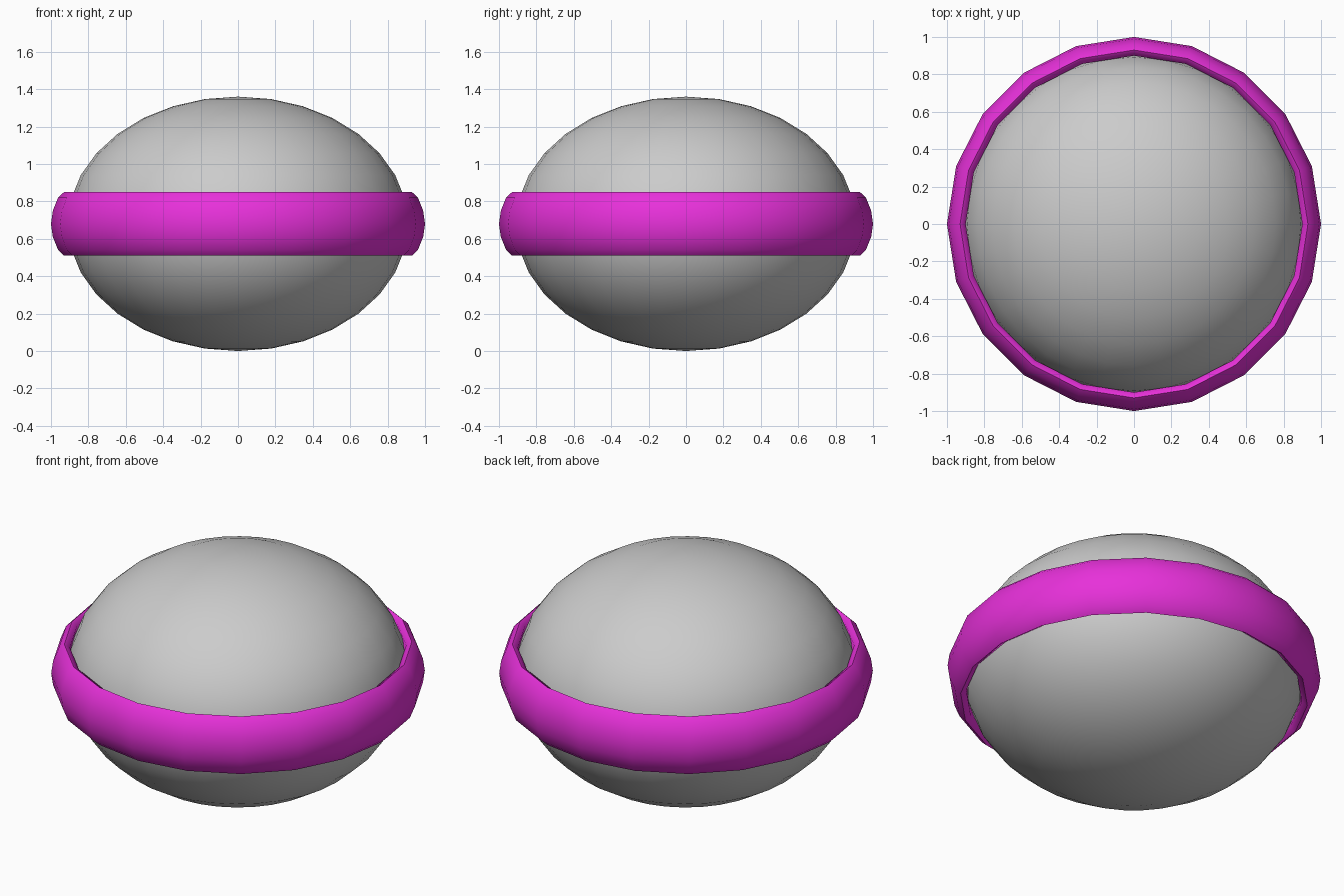
import bpy, bmesh, math

if "Cube" in bpy.data.objects:
    bpy.data.objects.remove(bpy.data.objects["Cube"])

CZ = 0.68      # height of the centre
SEG = 20       # sides of the ring

# squashed ball body
bpy.ops.mesh.primitive_uv_sphere_add(segments=32, ring_count=16, radius=1, location=(0, 0, CZ))
ball = bpy.context.object
ball.name = "ball"
ball.scale = (0.91, 0.91, 0.68)
bpy.ops.object.transform_apply(location=False, rotation=False, scale=True)
bpy.ops.object.shade_smooth()

# equator ring: rounded band profile (radius, height above centre), mirrored vertically
upper = [(1.0, 0.0), (0.99, 0.07), (0.962, 0.14), (0.93, 0.17), (0.90, 0.15)]
profile = upper + [(r, -h) for r, h in reversed(upper[1:])]

bm = bmesh.new()
loops = []
for i in range(SEG):
    a = 2 * math.pi * i / SEG
    loops.append([bm.verts.new((r * math.cos(a), r * math.sin(a), h)) for r, h in profile])
n = len(profile)
for i in range(SEG):
    p, q = loops[i], loops[(i + 1) % SEG]
    for j in range(n):
        k = (j + 1) % n
        bm.faces.new((p[j], q[j], q[k], p[k]))
bmesh.ops.recalc_face_normals(bm, faces=bm.faces)
mesh = bpy.data.meshes.new("ring")
bm.to_mesh(mesh)
bm.free()
ring = bpy.data.objects.new("ring", mesh)
ring.location.z = CZ
bpy.context.collection.objects.link(ring)

# magenta ring colour
mat = bpy.data.materials.new("magenta")
mat.diffuse_color = (0.8, 0.03, 0.7, 1)
mat.use_nodes = True
mat.node_tree.nodes["Principled BSDF"].inputs["Base Color"].default_value = mat.diffuse_color
mesh.materials.append(mat)

bpy.ops.object.select_all(action='DESELECT')
ring.select_set(True)
bpy.context.view_layer.objects.active = ring
bpy.ops.object.shade_smooth_by_angle(angle=math.radians(60))
